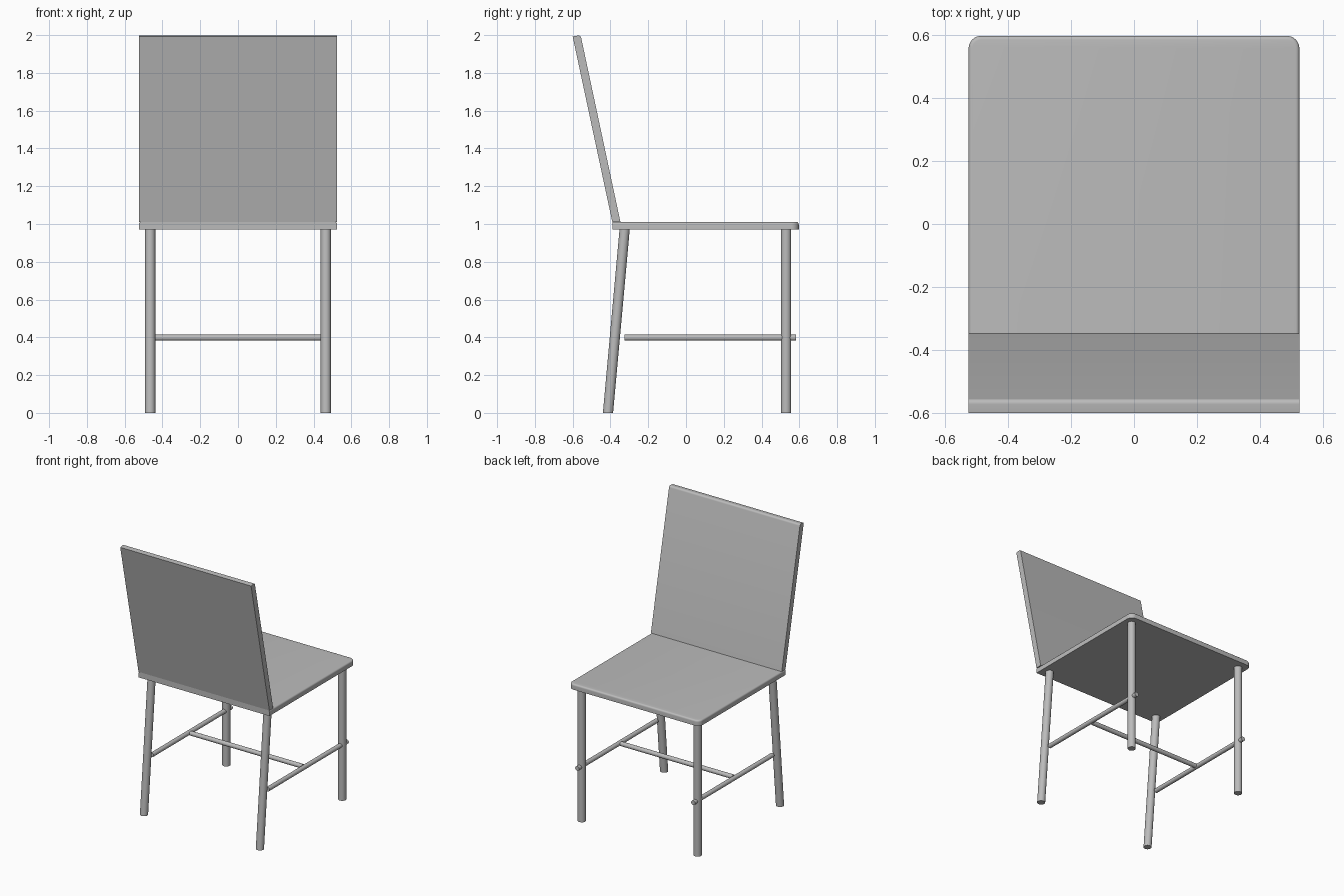
import bpy, bmesh
from mathutils import Vector

cube = bpy.data.objects.get("Cube")
if cube:
    bpy.data.objects.remove(cube, do_unlink=True)

grey = bpy.data.materials.new("plain_grey")
grey.use_nodes = True
colour = (0.5, 0.5, 0.5, 1)
grey.diffuse_color = colour
grey.node_tree.nodes["Principled BSDF"].inputs["Base Color"].default_value = colour


def finish(name, bm):
    bmesh.ops.recalc_face_normals(bm, faces=bm.faces)
    mesh = bpy.data.meshes.new(name)
    bm.to_mesh(mesh)
    bm.free()
    mesh.materials.append(grey)
    obj = bpy.data.objects.new(name, mesh)
    bpy.context.collection.objects.link(obj)
    bpy.ops.object.select_all(action="DESELECT")
    obj.select_set(True)
    bpy.context.view_layer.objects.active = obj
    bpy.ops.object.shade_smooth_by_angle(angle=0.6)
    return obj


def prism(profile, half_width):
    """Side profile of (y, z) points, extruded across x."""
    bm = bmesh.new()
    face = bm.faces.new([bm.verts.new((-half_width, y, z)) for y, z in profile])
    out = bmesh.ops.extrude_face_region(bm, geom=[face])
    moved = [v for v in out["geom"] if isinstance(v, bmesh.types.BMVert)]
    bmesh.ops.translate(bm, verts=moved, vec=(2 * half_width, 0, 0))
    bmesh.ops.recalc_face_normals(bm, faces=bm.faces)
    return bm


def round_edges(bm, test, radius, segments=5):
    edges = [e for e in bm.edges if test(*(v.co for v in e.verts))]
    bmesh.ops.bevel(bm, geom=edges, offset=radius, segments=segments,
                    profile=0.5, affect="EDGES")


def rod(name, start, end, radius, level_ends=False):
    """Round bar; level_ends keeps both end discs horizontal."""
    start, end = Vector(start), Vector(end)
    axis = end - start
    bm = bmesh.new()
    bmesh.ops.create_cone(bm, cap_ends=True, segments=32, radius1=radius,
                          radius2=radius, depth=1)
    turn = Vector((0, 0, 1)).rotation_difference(axis)
    for v in bm.verts:
        base = end if v.co.z > 0 else start
        flat = Vector((v.co.x, v.co.y, 0))
        v.co = base + (flat if level_ends else turn @ flat)
    return finish(name, bm)


HALF = 0.525
BACK, FRONT, UNDER, TOP = -0.39, 0.597, 0.97, 1.01

# Seat: rounded far corners and softened upper rim, square where the back sits
bm = prism([(BACK, UNDER), (FRONT, UNDER), (FRONT, TOP), (BACK, TOP)], HALF)
round_edges(bm, lambda a, b: min(a.y, b.y) > 0 and abs(a.z - b.z) > 0.01, 0.04, 8)
round_edges(bm, lambda a, b: min(a.z, b.z) > TOP - 0.001 and max(a.y, b.y) > BACK + 0.01, 0.012)
finish("seat", bm)

# Leaning backrest with a softened top edge
bm = prism([(BACK, TOP), (-0.347, TOP), (-0.558, 2.0), (-0.6, 1.993)], HALF)
round_edges(bm, lambda a, b: min(a.z, b.z) > 1.99 and min(a.y, b.y) > -0.57, 0.014)
finish("backrest", bm)

# Legs and stretchers
for side, x in (("left", 0.465), ("right", -0.465)):
    rod(f"front_leg_{side}", (x, 0.53, 0), (x, 0.53, UNDER), 0.027, True)
    rod(f"rear_leg_{side}", (x, -0.413, 0), (x, -0.325, UNDER), 0.027, True)
    rod(f"side_stretcher_{side}", (x, -0.325, 0.398), (x, 0.583, 0.398), 0.016)
rod("cross_stretcher", (-0.45, 0.1, 0.398), (0.45, 0.1, 0.398), 0.016)
